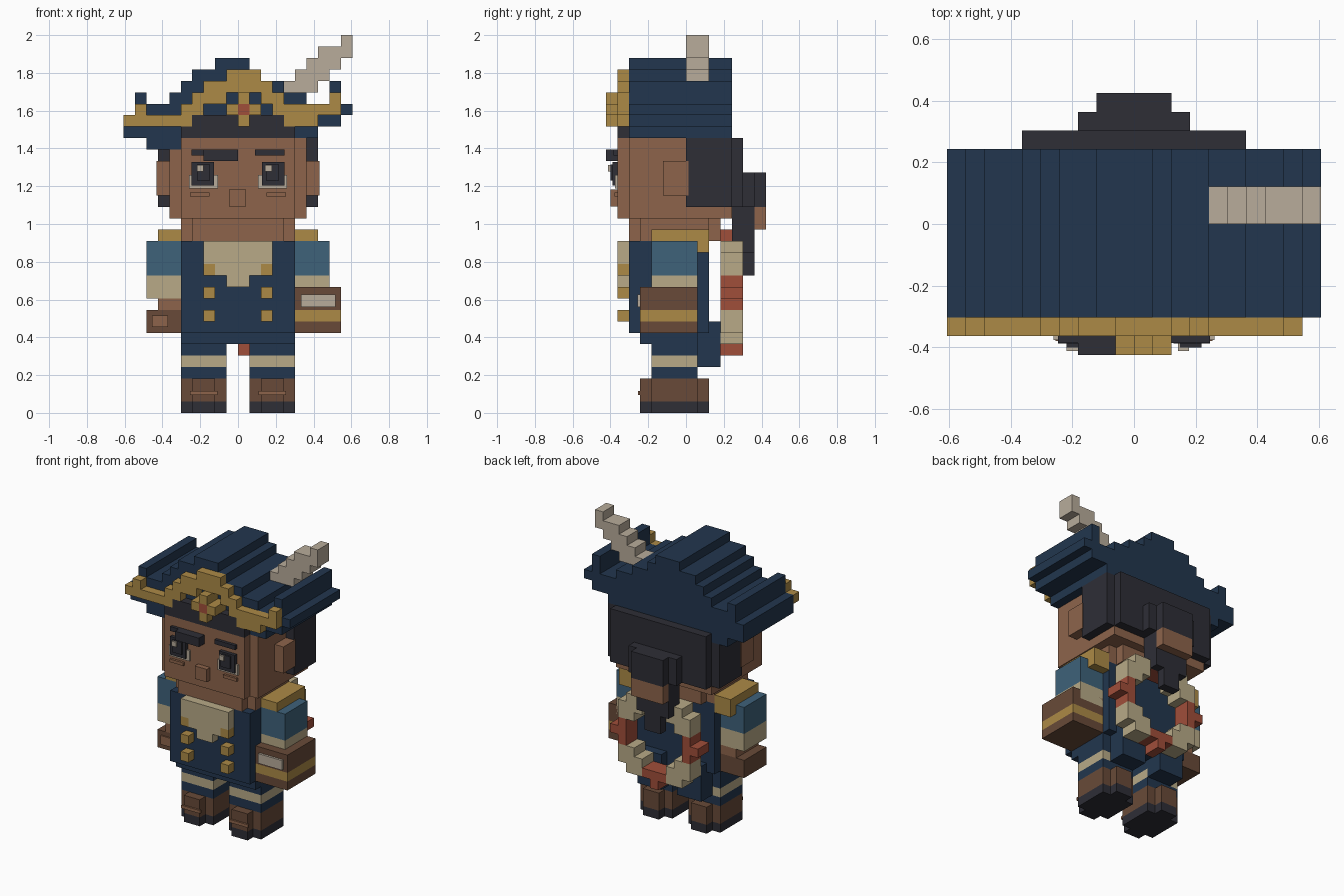
import bpy, bmesh, math
from mathutils import Vector

if "Cube" in bpy.data.objects:
    bpy.data.objects.remove(bpy.data.objects["Cube"], do_unlink=True)

U = 2 / 33  # size of one block


def material(name, code):
    def linear(c):
        return c / 12.92 if c < 0.04 else ((c + 0.055) / 1.055) ** 2.4
    rgb = [linear(int(code[i:i + 2], 16) / 255) for i in (0, 2, 4)]
    m = bpy.data.materials.new(name)
    m.use_nodes = True
    m.diffuse_color = (*rgb, 1)
    m.node_tree.nodes["Principled BSDF"].inputs["Base Color"].default_value = (*rgb, 1)
    return m


navy = material("navy cloth", "22364E")
gold = material("gold trim", "AC8A46")
skin = material("brown skin", "8D644B")
dark = material("dark charcoal", "2E2E36")
teal = material("teal sleeve", "3E627A")
cream = material("cream cloth", "B8AA87")
pale = material("pale feather", "B8AC9B")
red = material("brick red", "A04E3A")
leather = material("brown leather", "684A38")


def part(name, mat, *boxes, mirror=False):
    """One object made of boxes (x0, x1, y0, y1, z0, z1) in block units."""
    bm = bmesh.new()
    for b in boxes:
        for s in ((1, -1) if mirror else (1,)):
            lo, hi = Vector(b[0::2]), Vector(b[1::2])
            mid, size = (lo + hi) / 2, hi - lo
            mid.x *= s
            for v in bmesh.ops.create_cube(bm, size=1)["verts"]:
                v.co = (mid + v.co * size) * U
    me = bpy.data.meshes.new(name)
    bm.to_mesh(me)
    bm.free()
    me.materials.append(mat)
    ob = bpy.data.objects.new(name, me)
    bpy.context.collection.objects.link(ob)
    return ob


# Boots and legs
part("boot_soles", dark, (1, 5, -3, 1, 0, 1), (2, 4, -4, 2, 0, 1), mirror=True)
part("boots", leather, (1, 5, -3, 1, 1, 3), (2, 4, -4, 2, 1, 3), mirror=True)
part("boot_straps", skin, (1.8, 4.2, -4.2, -4, 1.55, 1.9), mirror=True)
part("trousers", navy, (1, 5, -3, 1, 3, 4), (1, 5, -3, 1, 5, 6), mirror=True)
part("trouser_bands", cream, (1, 5, -3, 1, 4, 5), mirror=True)

# Coat and shirt
part("coat", navy, (-5, 5, -5, 2, 7, 15), (-4, 4, -4, 2, 6, 7), (-5, 5, -4, 1, 6, 7))
part("coat_tails", navy, (1, 4, 1, 3, 4, 8), mirror=True)
part("shirt_front", cream, (-3, 3, -6, -5, 13, 15), (-2, 2, -6, -5, 12, 13),
     (-1, 1, -6, -5, 11, 12))
part("buttons", gold, *[(2, 3, -6, -5, z, z + 1) for z in (8, 10, 12)], mirror=True)
part("neck", skin, (-4, 4, -5, 3, 15, 17), (-5, 5, -4, 2, 15, 17))

# Arms
part("shoulder_pads", gold, (5, 7, -3, 2, 15, 16), (5, 7, 1, 2, 14, 15), mirror=True)
part("sleeves", teal, (5, 8, -3, 1, 12, 15), mirror=True)
part("cuffs", cream, (5, 8, -3, 1, 10, 12), mirror=True)
part("right_wrist", skin, (-7, -5, -3, 1, 9, 10))
part("right_glove", leather, (-8, -5, -3, 1, 7, 9))
part("right_glove_patch", skin, (-7.5, -6.1, -3.15, -3, 7.5, 8.5))
part("gauntlet", leather, (5, 9, -4, 1, 7, 8), (5, 9, -4, 1, 9, 11))
part("gauntlet_band", gold, (5, 9, -4, 1, 8, 9))
part("gauntlet_plate", pale, (5.5, 8.5, -4.25, -4, 9.25, 10.35))

# Head and ears
part("head", skin, (-5, 5, -6, 4, 17, 24), (0, 6, -5, 4, 17, 24), (-6, 0, -5, 4, 17, 23))
part("ears", skin, (6, 7.1, -2, 0.2, 19, 22), mirror=True)
part("nose", skin, (-0.8, 0.7, -6.6, -6, 18.05, 19.5))
part("cheeks", skin, (2.5, 4.2, -6.25, -6, 18.9, 19.25), mirror=True)

# Eyes and eyebrows
part("eye_whites", pale, (1.75, 4.3, -6.2, -6, 19.6, 20.8), mirror=True)
part("eye_lashes", dark, (2.1, 4.05, -6.4, -6, 19.85, 21.9), mirror=True)
part("pupils", dark, (2.45, 3.6, -6.6, -6, 20.3, 21.7), mirror=True)
part("eye_glints", pale, (-3.6, -3, -6.8, -6, 21.1, 21.65), (2.35, 2.95, -6.8, -6, 21.1, 21.65))
part("eyebrows", dark, (1.5, 4.05, -6.35, -6, 22.5, 23), mirror=True)
part("heavy_eyebrow", dark, (-3, 0, -7, -6, 22, 23))

# Hair and ponytail
part("hair", dark, (-7, 7, 0, 4, 18, 24), (-6, 6, 4, 5, 18, 24))
part("hairline", dark, (-5, 5, -6, -5, 24, 25), (-4, 4, -6, -5, 25, 26))
part("ponytail", dark, (-3, 3, 5, 6, 18, 21), (-2, 2, 6, 7, 18, 21),
     (-2, 2, 4, 6, 14, 18), (-1, 1, 5, 6, 12, 14))
part("ponytail_tie", skin, (-2, 2, 6, 7, 16, 18))

# Hat: columns of (start, end, bottom, top), extruded front to back
hat_columns = [(-10, -9, 24, 26), (-9, -8, 24, 28), (-8, -6, 23, 27), (-6, -5, 23, 28),
               (-5, -4, 24, 29), (-4, -2, 24, 30), (-2, 1, 24, 31), (1, 2, 24, 30),
               (2, 4, 24, 29), (4, 6, 24, 28), (6, 7, 24, 27), (7, 8, 25, 27),
               (8, 9, 25, 29), (9, 10, 26, 27)]
part("hat", navy, *[(a, b, -5, 4, lo, hi) for a, b, lo, hi in hat_columns])

# Hat trim: rows of (start, end, height)
trim_rows = [(-10, -4, 25), (4, 7, 25), (-9, -8, 26), (-5, -3, 26), (3, 5, 26), (5, 9, 26),
             (-4, -1, 27), (2, 4, 27), (8, 9, 27), (-3, 3, 28), (-1, 2, 29)]
part("hat_trim", gold, *[(a, b, -6, -5, z, z + 1) for a, b, z in trim_rows])

# Cross shaped badge with a red gem
part("hat_badge", gold, *[(x, x + 1, -7, -5, z, z + 1)
                          for x, z in ((-1, 26), (1, 26), (0, 25), (0, 27))])
part("badge_gem", red, (0, 1, -7, -5, 26, 27))

# Stepped feather
feather = [(28, 29), (28, 30), (28, 31), (29, 32), (30, 32), (31, 33)]
part("feather", pale, *[(4 + i, 5 + i, 0, 2, lo, hi) for i, (lo, hi) in enumerate(feather)])

# Striped ring buoy on the back, coloured by quadrant
red_cells, cream_cells = [], []
for i in range(-5, 6):
    for k in range(-5, 6):
        if 3.2 < math.hypot(i, k) < 5.05:
            cells = red_cells if min(abs(i), abs(k)) <= 1 else cream_cells
            cells.append((i, i + 1, 3, 5, k + 10, k + 11))
part("ring_red", red, *red_cells)
part("ring_cream", cream, *cream_cells)
